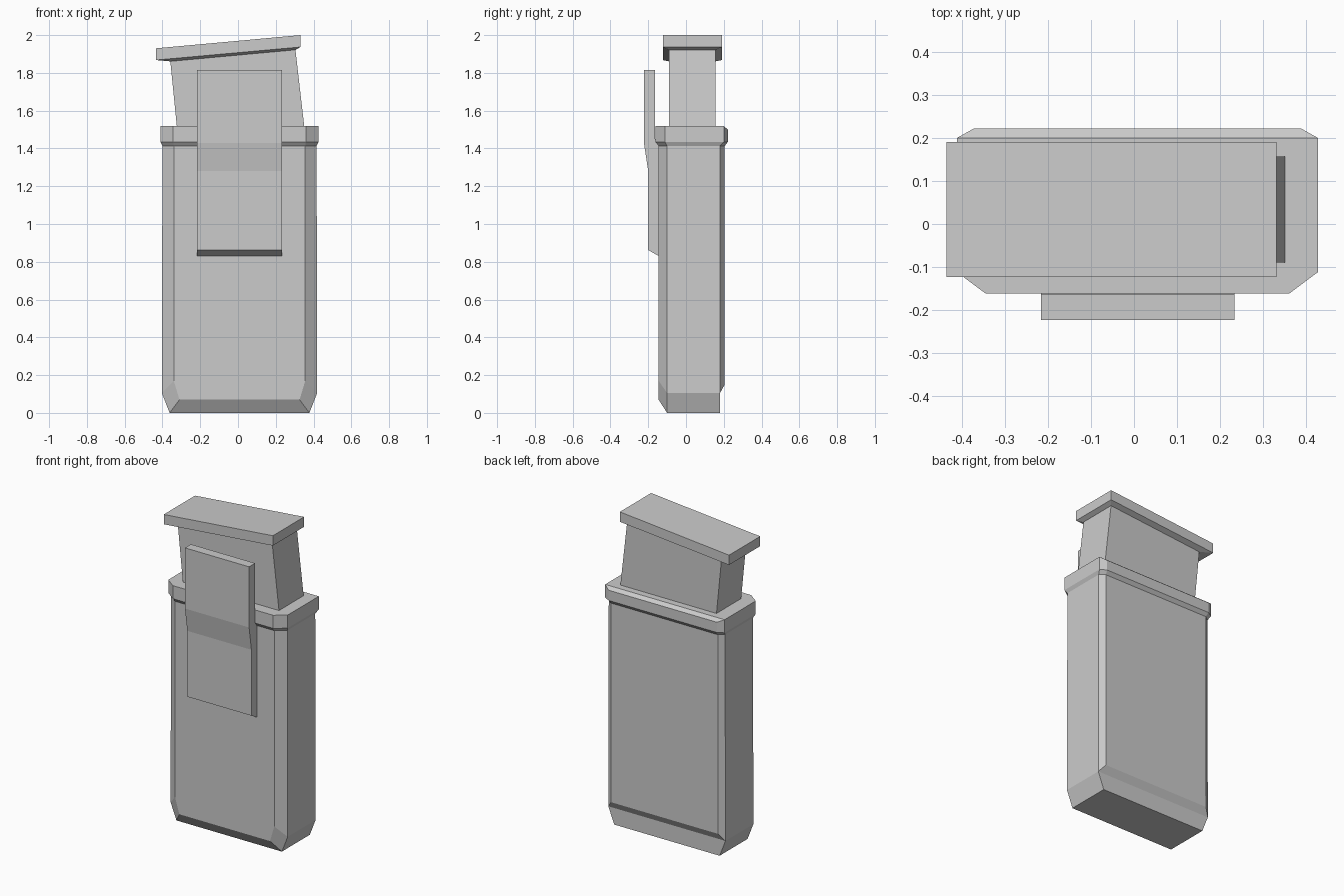
import bpy, bmesh

cube = bpy.data.objects.get("Cube")
if cube:
    bpy.data.objects.remove(cube)

GREY = (0.6, 0.6, 0.6, 1)
grey = bpy.data.materials.new("plain grey")
grey.use_nodes = True
grey.diffuse_color = GREY
grey.node_tree.nodes["Principled BSDF"].inputs["Base Color"].default_value = GREY

CENTRE = 0.008


def loft(name, rings):
    """Skin a stack of equal-count rings, cap the ends and weld repeated points."""
    bm = bmesh.new()
    loops = [[bm.verts.new(p) for p in ring] for ring in rings]
    n = len(loops[0])
    for low, high in zip(loops, loops[1:]):
        for i in range(n):
            j = (i + 1) % n
            bm.faces.new((low[i], low[j], high[j], high[i]))
    bm.faces.new(loops[0][::-1])
    bm.faces.new(loops[-1])
    bmesh.ops.remove_doubles(bm, verts=bm.verts[:], dist=0.0005)
    bmesh.ops.recalc_face_normals(bm, faces=bm.faces[:])
    mesh = bpy.data.meshes.new(name)
    bm.to_mesh(mesh)
    bm.free()
    mesh.materials.append(grey)
    obj = bpy.data.objects.new(name, mesh)
    bpy.context.collection.objects.link(obj)
    return obj


def mirrored(half):
    """Close a right-hand half outline (half width, y, z) across the centre."""
    right = [(CENTRE + w, y, z) for w, y, z in half]
    left = [(CENTRE - w, y, z) for w, y, z in reversed(half)]
    return right + left


def box_ring(x0, x1, y0, y1, z0, z1):
    """Rectangle whose height runs from z0 at x0 to z1 at x1."""
    return [(x0, y0, z0), (x1, y0, z1), (x1, y1, z1), (x0, y1, z0)]


# Body: chamfered corners, bevelled foot and a stepped heel at the back
foot_front, foot_back = (0.37, -0.10, 0), (0.37, 0.18, 0)
toe = (0.318, -0.145, 0.07)
heel = (0.411, 0.18, 0.105)
lower = [(0.348, -0.145, 0.17), (0.411, -0.10, 0.105), heel, (0.375, 0.205, 0.15)]
upper = [(0.348, -0.145, 1.45), (0.408, -0.10, 1.45), (0.408, 0.18, 1.45), (0.375, 0.205, 1.45)]
loft("body", [mirrored(r) for r in (
    [foot_front, foot_front, foot_back, foot_back],
    [toe, foot_front, foot_back, foot_back],
    [toe, foot_front, heel, heel],
    lower, upper)])

# Collar: flared underside, flat top sloping off at the back
outline = [(0.352, -0.162), (0.419, -0.112), (0.419, 0.20), (0.38, 0.222)]
under = [(w, y, 1.413) for w, y, _ in upper]
rim_low = [(w, y, 1.435) for w, y in outline]
rim_high = [(w, y, 1.518) for w, y in outline[:3]] + [(0.38, 0.222, 1.50)]
loft("collar", [mirrored(r) for r in (
    under, rim_low, rim_high, rim_high[:3] + [rim_high[2]])])

# Neck: leaning sides rising into the cap
loft("neck", [box_ring(-0.32, 0.355, -0.09, 0.157, 1.48, 1.48),
              box_ring(-0.36, 0.302, -0.09, 0.157, 1.88, 1.94)])

# Cap: tilted slab with a slightly tapered underside
loft("cap", [box_ring(-0.358, 0.305, -0.09, 0.157, 1.861, 1.922),
             box_ring(-0.435, 0.331, -0.123, 0.19, 1.868, 1.937),
             box_ring(-0.435, 0.331, -0.123, 0.19, 1.93, 2.0)])

# Front clip: side profile extruded across the width
profile = [(-0.14, 0.828), (-0.20, 0.862), (-0.20, 1.28), (-0.223, 1.43),
           (-0.223, 1.815), (-0.163, 1.815), (-0.163, 1.45), (-0.14, 1.41)]
loft("front_clip", [[(x, y, z) for y, z in profile] for x in (-0.216, 0.234)])
